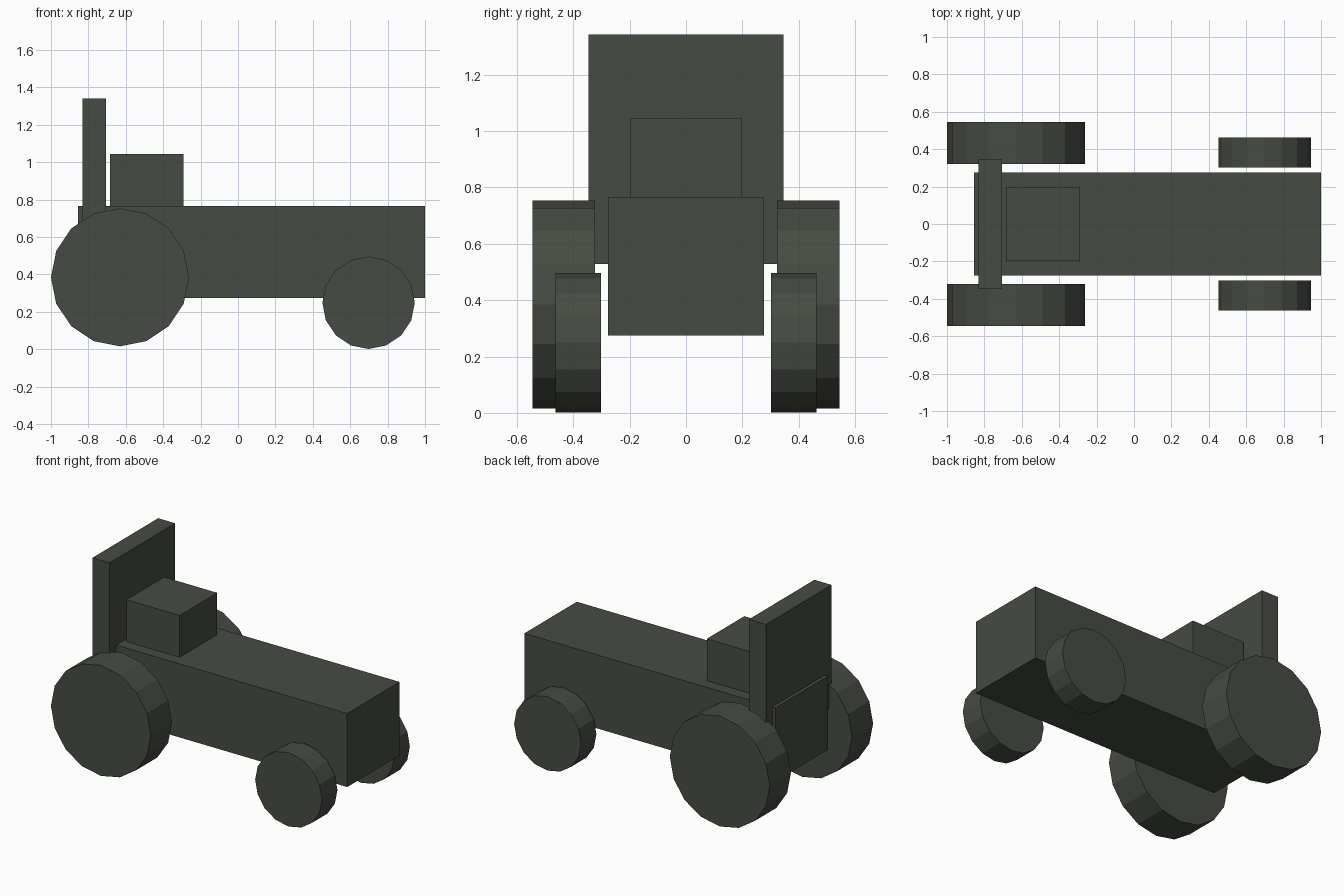
import bpy
from math import radians

cube = bpy.data.objects.get("Cube")
if cube:
    bpy.data.objects.remove(cube, do_unlink=True)

# Single dark grey-green paint
paint = bpy.data.materials.new("dark_grey_green")
paint.use_nodes = True
colour = (0.062, 0.070, 0.057, 1)
paint.diffuse_color = colour
paint.node_tree.nodes["Principled BSDF"].inputs["Base Color"].default_value = colour


def finish(name):
    obj = bpy.context.object
    obj.name = name
    obj.data.materials.append(paint)
    return obj


def box(name, x0, x1, half_width, z0, z1):
    bpy.ops.mesh.primitive_cube_add(size=1, location=((x0 + x1) / 2, 0, (z0 + z1) / 2))
    obj = finish(name)
    obj.scale = (x1 - x0, 2 * half_width, z1 - z0)
    return obj


def wheel_pair(name, x, z, radius, inner, outer):
    for side, label in ((1, "back"), (-1, "front")):
        bpy.ops.mesh.primitive_cylinder_add(
            vertices=16, radius=radius, depth=outer - inner,
            location=(x, side * (inner + outer) / 2, z),
            rotation=(radians(90), 0, 0))
        finish(f"{name}_{label}_side")


# Body, seat block and upright back panel
box("body", -0.855, 1.0, 0.276, 0.275, 0.766)
box("seat_block", -0.685, -0.292, 0.198, 0.766, 1.045)
box("back_panel", -0.832, -0.706, 0.346, 0.528, 1.342)

# Large and small wheels
wheel_pair("large_wheel", -0.631, 0.385, 0.369, 0.322, 0.545)
wheel_pair("small_wheel", 0.698, 0.249, 0.247, 0.301, 0.463)
